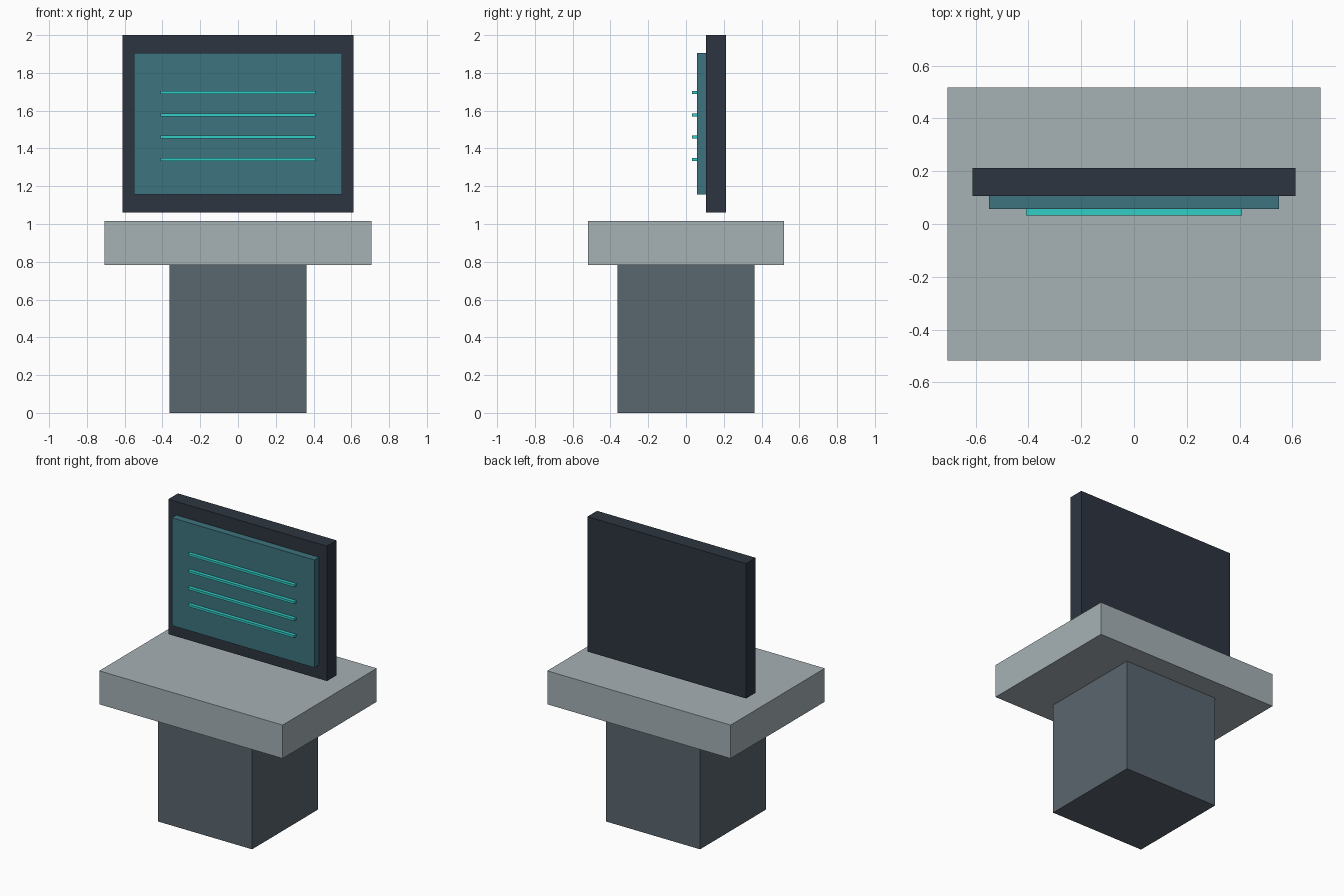
import bpy
import bmesh
from mathutils import Vector

cube = bpy.data.objects.get("Cube")
if cube:
    bpy.data.objects.remove(cube, do_unlink=True)


def to_linear(c):
    c /= 255
    return c / 12.92 if c <= 0.04045 else ((c + 0.055) / 1.055) ** 2.4


def make_material(name, r, g, b):
    colour = (to_linear(r), to_linear(g), to_linear(b), 1)
    mat = bpy.data.materials.new(name)
    mat.use_nodes = True
    mat.diffuse_color = colour
    mat.node_tree.nodes["Principled BSDF"].inputs["Base Color"].default_value = colour
    return mat


def box(name, low, high, mat):
    """Box between two opposite corners."""
    low, high = Vector(low), Vector(high)
    bm = bmesh.new()
    bmesh.ops.create_cube(bm, size=1)
    bmesh.ops.scale(bm, vec=high - low, verts=bm.verts)
    mesh = bpy.data.meshes.new(name)
    bm.to_mesh(mesh)
    bm.free()
    mesh.materials.append(mat)
    obj = bpy.data.objects.new(name, mesh)
    obj.location = (low + high) / 2
    bpy.context.collection.objects.link(obj)
    return obj


slate = make_material("slate grey", 90, 102, 111)
pale = make_material("pale grey", 166, 177, 181)
dark = make_material("dark navy", 45, 53, 64)
teal = make_material("screen teal", 61, 115, 126)
bright = make_material("bright turquoise", 50, 205, 198)

# Stand
box("pedestal", (-0.363, -0.363, 0), (0.363, 0.363, 0.784), slate)
box("desk_top", (-0.707, -0.518, 0.784), (0.707, 0.518, 1.017), pale)

# Monitor, hovering just above the desk top
box("monitor_case", (-0.612, 0.106, 1.06), (0.612, 0.212, 2), dark)
box("screen", (-0.55, 0.057, 1.155), (0.55, 0.106, 1.906), teal)

# Raised bars on the screen
for i in range(4):
    z = 1.342 + i * 0.118
    box(f"screen_bar_{i + 1}", (-0.41, 0.033, z - 0.008), (0.41, 0.057, z + 0.008), bright)
